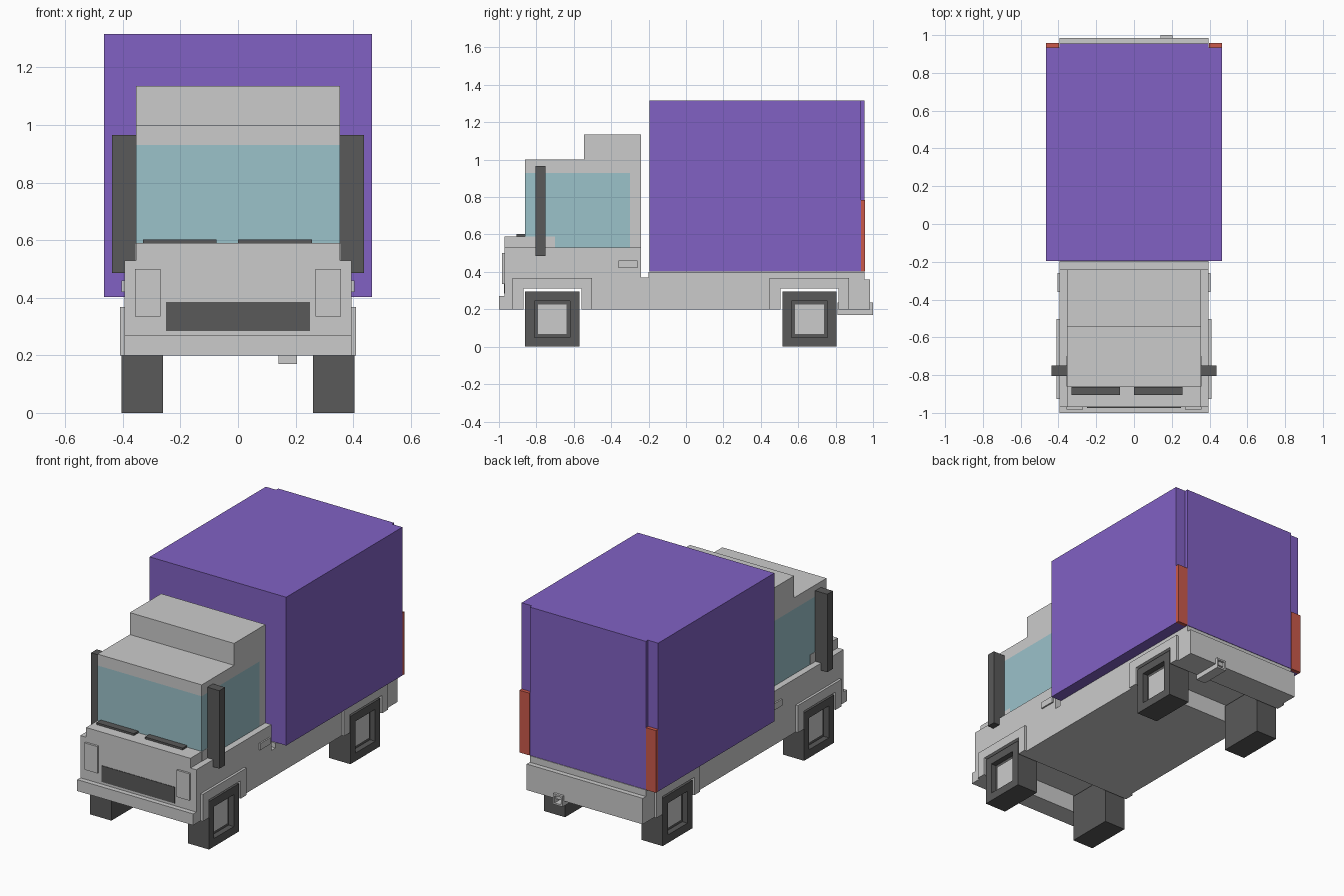
import bpy, bmesh

if "Cube" in bpy.data.objects:
    bpy.data.objects.remove(bpy.data.objects["Cube"])


def material(name, color):
    m = bpy.data.materials.new(name)
    m.diffuse_color = (*color, 1)
    m.use_nodes = True
    m.node_tree.nodes["Principled BSDF"].inputs["Base Color"].default_value = m.diffuse_color
    return m


PURPLE = material("purple", (0.22, 0.12, 0.55))
GLASS = material("glass", (0.33, 0.54, 0.59))
RED = material("red", (0.6, 0.1, 0.07))
DARK = material("dark", (0.1, 0.1, 0.1))


def finish(name, bm, mat=None):
    bmesh.ops.recalc_face_normals(bm, faces=bm.faces)
    me = bpy.data.meshes.new(name)
    bm.to_mesh(me)
    bm.free()
    if mat:
        me.materials.append(mat)
    ob = bpy.data.objects.new(name, me)
    bpy.context.collection.objects.link(ob)
    return ob


def box_bm(x, y, z):
    bm = bmesh.new()
    bmesh.ops.create_cube(bm, size=1)
    for v in bm.verts:
        v.co = [r[0] if c < 0 else r[1] for c, r in zip(v.co, (x, y, z))]
    return bm


def box(name, x, y, z, mat=None):
    return finish(name, box_bm(x, y, z), mat)


def extrude_profile(name, points, x0, x1, mat=None):
    """Extrude a (y, z) outline along x."""
    bm = bmesh.new()
    face = bm.faces.new([bm.verts.new((x0, y, z)) for y, z in points])
    ext = bmesh.ops.extrude_face_region(bm, geom=[face])["geom"]
    bmesh.ops.translate(bm, vec=(x1 - x0, 0, 0),
                        verts=[g for g in ext if isinstance(g, bmesh.types.BMVert)])
    return finish(name, bm, mat)


def recessed_box(name, x, y, z, axis, border, depth, mat=None):
    """Box whose positive face on the given axis has a sunken square."""
    bm = box_bm(x, y, z)
    bm.faces.ensure_lookup_table()
    face = max(bm.faces, key=lambda f: f.calc_center_median()[axis])
    bmesh.ops.inset_region(bm, faces=[face], thickness=border)
    ext = bmesh.ops.extrude_face_region(bm, geom=[face])["geom"]
    vec = [0, 0, 0]
    vec[axis] = -depth
    bmesh.ops.translate(bm, vec=vec, verts=[g for g in ext if isinstance(g, bmesh.types.BMVert)])
    bmesh.ops.delete(bm, geom=[face] if face.is_valid else [], context="FACES")
    return finish(name, bm, mat)


def mirror(ob):
    """Mirror across the x = 0 plane."""
    m = ob.modifiers.new("mirror", "MIRROR")
    m.use_axis[0] = True
    m.use_mirror_merge = False
    return ob


# Lower body with wheel channels running across it
extrude_profile("chassis", [
    (-0.97, 0.2), (-0.87, 0.2), (-0.87, 0.31), (-0.56, 0.31), (-0.56, 0.2),
    (0.505, 0.2), (0.505, 0.31), (0.815, 0.31), (0.815, 0.2), (0.955, 0.2),
    (0.955, 0.4), (-0.2, 0.4), (-0.2, 0.37), (-0.24, 0.37), (-0.24, 0.53),
    (-0.97, 0.53)], -0.395, 0.395)
box("front_bumper", (-0.395, 0.395), (-1, -0.97), (0.2, 0.27))
box("rear_bumper", (-0.395, 0.395), (0.955, 0.985), (0.2, 0.36))
recessed_box("tow_hitch", (0.14, 0.205), (0.81, 1), (0.17, 0.235), 1, 0.015, 0.05)

# Cab
box("hood", (-0.355, 0.355), (-0.97, -0.86), (0.53, 0.59))
box("cab_windows", (-0.355, 0.355), (-0.86, -0.30), (0.53, 0.93), GLASS)
box("cab_back", (-0.355, 0.355), (-0.30, -0.24), (0.53, 0.93))
box("cab_roof", (-0.355, 0.355), (-0.86, -0.24), (0.93, 1.0))
box("roof_fairing", (-0.355, 0.355), (-0.545, -0.24), (1.0, 1.135))
mirror(box("window_sill", (0.35, 0.357), (-0.86, -0.70), (0.53, 0.59)))
mirror(box("side_mirror", (0.355, 0.437), (-0.805, -0.75), (0.485, 0.965), DARK))
mirror(box("door_handle", (0.395, 0.404), (-0.36, -0.26), (0.42, 0.46)))

# Front details
mirror(box("headlight", (0.27, 0.357), (-0.983, -0.97), (0.335, 0.50)))
box("grille", (-0.25, 0.25), (-0.973, -0.965), (0.285, 0.385), DARK)
for i, x in enumerate(((-0.33, -0.075), (0, 0.257))):
    box(f"wiper_{i + 1}", x, (-0.905, -0.862), (0.588, 0.602), DARK)

# Cargo box with rear door and tail lights in the corner notches
box("cargo_box", (-0.465, 0.465), (-0.195, 0.935), (0.402, 1.315), PURPLE)
box("cargo_door", (-0.395, 0.395), (0.935, 0.955), (0.402, 1.315), PURPLE)
mirror(box("tail_light", (0.397, 0.465), (0.935, 0.957), (0.402, 0.785), RED))

# Wheels, hubs and fenders
for name, c in (("front", -0.715), ("rear", 0.66)):
    mirror(recessed_box(name + "_wheel", (0.26, 0.405), (c - 0.145, c + 0.145),
                        (0, 0.295), 0, 0.07, 0.035, DARK))
    mirror(box(name + "_hub", (0.365, 0.378), (c - 0.077, c + 0.077), (0.068, 0.225)))
    o, i = 0.2125, 0.155
    mirror(extrude_profile(name + "_fender", [
        (c - o, 0.2), (c - i, 0.2), (c - i, 0.31), (c + i, 0.31), (c + i, 0.2),
        (c + o, 0.2), (c + o, 0.367), (c - o, 0.367)], 0.39, 0.41))
